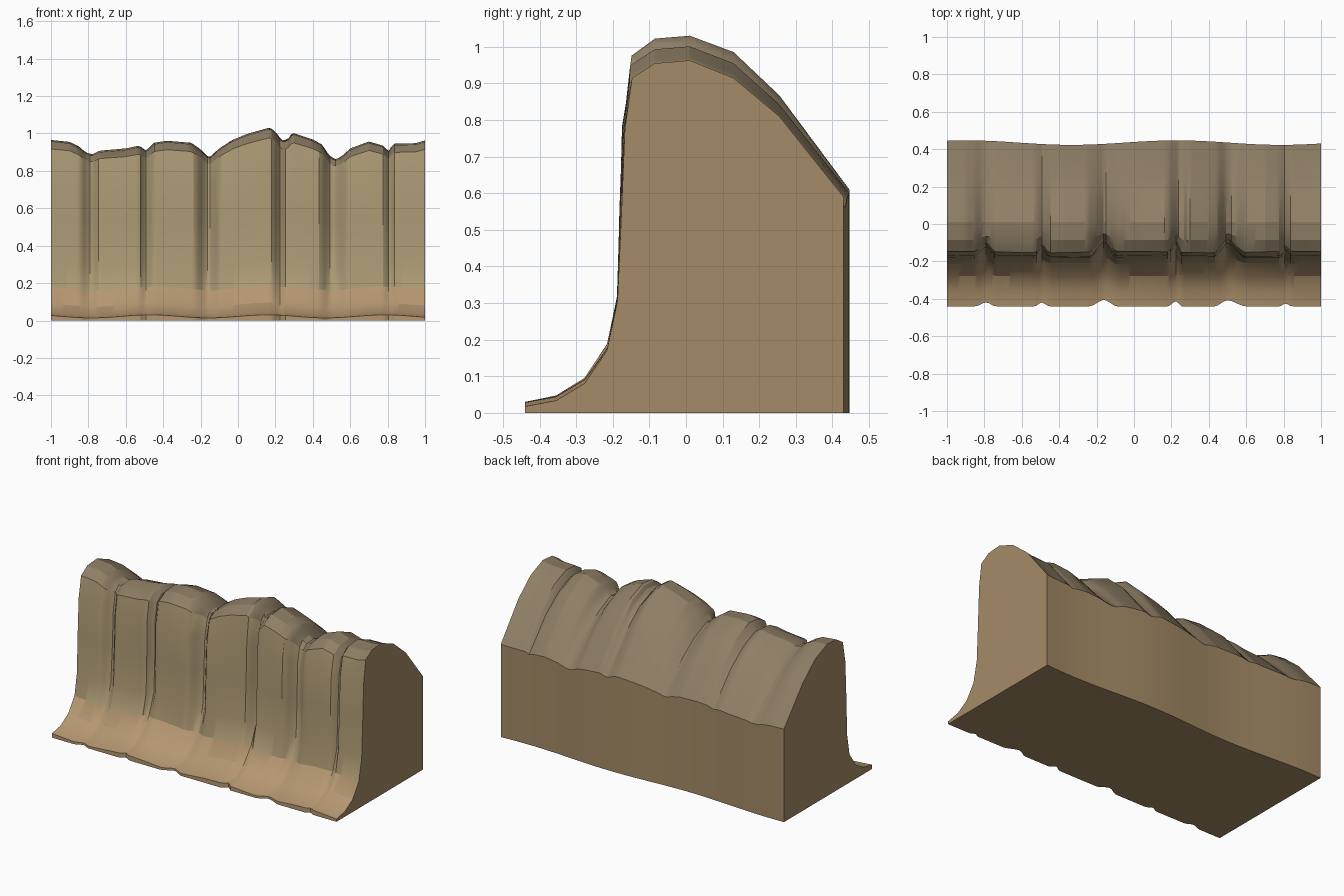
import bpy, bmesh, math

if "Cube" in bpy.data.objects:
    bpy.data.objects.remove(bpy.data.objects["Cube"])

# Cliff cross-section, base to crest to back: y, z, height-variation weight, crevice weight
PROFILE = [
    (-0.44, 0.0, 0.0, 0.45), (-0.44, 0.022, 0.0, 0.45), (-0.355, 0.038, 0.02, 0.35),
    (-0.277, 0.085, 0.04, 0.3), (-0.212, 0.175, 0.08, 0.45), (-0.185, 0.31, 0.15, 0.9),
    (-0.178, 0.55, 0.25, 1.0), (-0.171, 0.78, 0.45, 1.0), (-0.150, 0.915, 0.9, 1.0),
    (-0.085, 0.955, 1.0, 0.45), (0.01, 0.963, 1.0, 0.0), (0.13, 0.915, 1.05, 0.0),
    (0.255, 0.81, 0.85, 0.0), (0.435, 0.59, 0.3, 0.0), (0.435, 0.0, 0.0, 0.0),
]
# Skyline along x: position, height
SKYLINE = [
    (-1, .965), (-.9, .955), (-.85, .93), (-.815, .9), (-.78, .888), (-.74, .908), (-.6, .92),
    (-.53, .935), (-.49, .908), (-.45, .95), (-.38, .961), (-.25, .95), (-.2, .915),
    (-.155, .87), (-.1, .92), (-.03, .965), (.05, .998), (.17, 1.032), (.2, 1.01),
    (.235, .962), (.265, .968), (.29, 1.004), (.4, .968), (.45, .94), (.49, .88),
    (.525, .862), (.56, .882), (.6, .92), (.7, .957), (.775, .935), (.805, .905),
    (.83, .945), (.95, .948), (1, .963),
]
# Vertical crevices: centre, half width left, half width right, depth
CREVICES = [(-.79, .06, .05, .045), (-.495, .035, .045, .045), (-.16, .08, .07, .075),
            (.225, .045, .03, .06), (.50, .07, .1, .07), (.81, .03, .03, .035)]


def skyline(x):
    for (x0, h0), (x1, h1) in zip(SKYLINE, SKYLINE[1:]):
        if x <= x1:
            return h0 + (h1 - h0) * (x - x0) / (x1 - x0)
    return SKYLINE[-1][1]


def crevice(x):
    total = 0
    for c, left, right, depth in CREVICES:
        t = abs(x - c) / (left if x < c else right)
        if t < 1:
            total += depth * (1 - t * t * (3 - 2 * t))
    return total


def material(name, rgb):
    m = bpy.data.materials.new(name)
    m.diffuse_color = (*rgb, 1)
    m.use_nodes = True
    m.node_tree.nodes["Principled BSDF"].inputs["Base Color"].default_value = m.diffuse_color
    return m


# Sweep the cross-section along x
bm = bmesh.new()
cols = []
N = 134
for i in range(N + 1):
    x = -1 + 2 * i / N
    dh = skyline(x) - 0.963
    dent = crevice(x)
    wave = 0.012 * math.sin(5.6 * x + 0.3)
    ring = []
    for k, (y, z, wz, wy) in enumerate(PROFILE):
        yy = y + wy * dent
        if y > 0.4:
            yy += wave
        elif 4 <= k <= 8:
            yy += 0.004 * math.sin(7 * x + k)
        zz = z + wz * dh
        if 1 <= k <= 7:
            zz += 0.008 * math.sin(10 * x)
        ring.append(bm.verts.new((x, yy, zz)))
    cols.append(ring)
n = len(PROFILE)
for a, b in zip(cols, cols[1:]):
    for k in range(n):
        j = (k + 1) % n
        f = bm.faces.new((a[k], b[k], b[j], a[j]))
        f.material_index = 1 if k < 4 else 2 if k < 8 else 3 if k < 13 else 0
        f.smooth = True
# End caps
bm.faces.new(cols[0])
bm.faces.new(cols[-1][::-1])
bmesh.ops.recalc_face_normals(bm, faces=bm.faces[:])

mesh = bpy.data.meshes.new("cliff_wall")
bm.to_mesh(mesh)
bm.free()
cliff = bpy.data.objects.new("cliff_wall", mesh)
bpy.context.collection.objects.link(cliff)
for name, rgb in (("earth", (.38, .26, .135)), ("sandy_foot", (.46, .31, .165)),
                  ("rock_face", (.41, .32, .175)), ("rock_top", (.27, .21, .13))):
    mesh.materials.append(material(name, rgb))

bpy.context.view_layer.objects.active = cliff
cliff.select_set(True)
bpy.ops.object.shade_smooth_by_angle(angle=math.radians(24))
